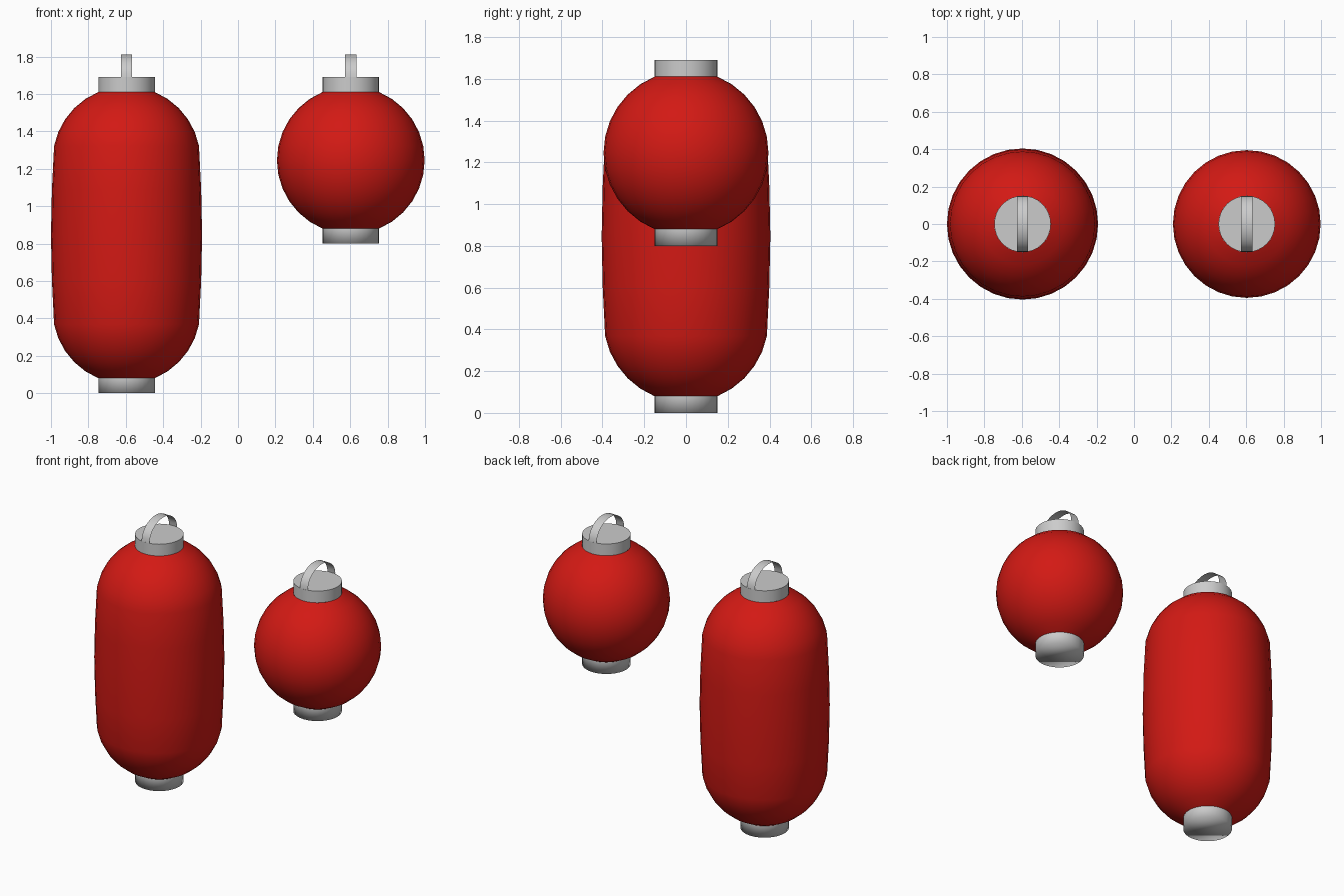
import bpy
import bmesh
from math import sin, cos, pi, radians

if "Cube" in bpy.data.objects:
    bpy.data.objects.remove(bpy.data.objects["Cube"])

SEG = 32
R = 0.395          # lantern ball radius
CAP_R, CAP_H = 0.151, 0.08

red = bpy.data.materials.new("red_paper")
red.diffuse_color = (0.65, 0.01, 0.007, 1)
red.use_nodes = True
red.node_tree.nodes["Principled BSDF"].inputs["Base Color"].default_value = red.diffuse_color


def finish(name, bm, loc, mat=None, sharp=None):
    me = bpy.data.meshes.new(name)
    bm.to_mesh(me)
    bm.free()
    ob = bpy.data.objects.new(name, me)
    ob.location = loc
    bpy.context.collection.objects.link(ob)
    if mat:
        me.materials.append(mat)
    me.polygons.foreach_set("use_smooth", [True] * len(me.polygons))
    if sharp:
        me.set_sharp_from_angle(angle=radians(sharp))
    return ob


def lathe(name, profile, loc, mat=None, sharp=None, close_bottom=False, close_top=False):
    """Turn an (r, z) profile, listed bottom to top, around z."""
    bm = bmesh.new()
    rings = [[bm.verts.new((r * cos(2 * pi * i / SEG), r * sin(2 * pi * i / SEG), z))
              for i in range(SEG)] for r, z in profile]
    for a, b in zip(rings, rings[1:]):
        for i in range(SEG):
            j = (i + 1) % SEG
            bm.faces.new((a[i], a[j], b[j], b[i]))
    if close_bottom:
        bm.faces.new(rings[0][::-1])
    if close_top:
        bm.faces.new(rings[-1])
    return finish(name, bm, loc, mat, sharp)


def handle(name, loc):
    """Thin flat strip bent into a half ellipse."""
    bm = bmesh.new()
    n = 16
    rows = []
    for k in range(n + 1):
        a = pi * k / n
        rows.append([bm.verts.new((x, 0.149 * cos(a), 0.122 * sin(a))) for x in (-0.03, 0.03)])
    for p, q in zip(rows, rows[1:]):
        bm.faces.new((p[0], p[1], q[1], q[0]))
    bmesh.ops.recalc_face_normals(bm, faces=bm.faces)
    if sum(f.normal.z for f in bm.faces) < 0:
        bmesh.ops.reverse_faces(bm, faces=bm.faces)
    return finish(name, bm, loc)


def lantern(kind, x, z_low, z_high, middle):
    """Ball ends centred at z_low and z_high, joined by the middle profile."""
    steps = [radians(11.25 * k) for k in range(1, 7)]
    low = [(R * cos(a), z_low - R * sin(a)) for a in reversed(steps)]
    high = [(R * cos(a), z_high + R * sin(a)) for a in steps]
    lathe(kind + "_lantern_body", low + middle + high, (x, 0, 0), red)
    bottom, top = low[0][1], high[-1][1]
    # bottom cap is softly shaded, top cap keeps its crisp rim
    lathe(kind + "_lantern_bottom_cap", [(CAP_R, bottom - CAP_H), (CAP_R, bottom)],
          (x, 0, 0), close_bottom=True)
    lathe(kind + "_lantern_top_cap", [(CAP_R, top), (CAP_R, top + CAP_H)],
          (x, 0, 0), sharp=40, close_top=True)
    handle(kind + "_lantern_handle", (x, 0, top + CAP_H))


# tall lantern with a slightly bulging middle
lantern("long", -0.596, 0.445, 1.245,
        [(0.399, 0.605), (0.404, 0.845), (0.399, 1.085)])
# round lantern
lantern("round", 0.603, 1.245, 1.245, [(R, 1.245)])
